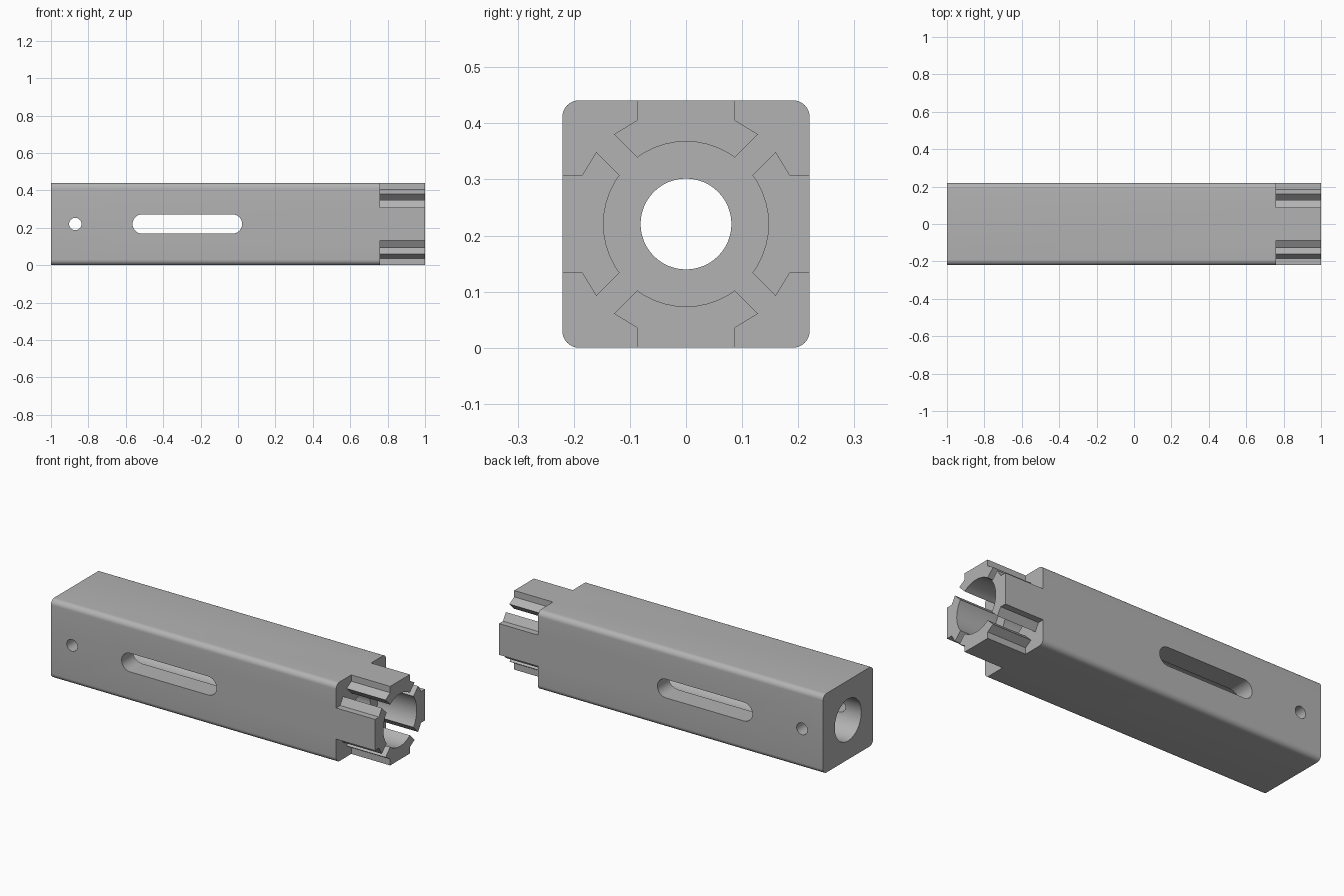
import bpy
import math
from mathutils import Vector

SIZE = 0.441            # square section
HALF = SIZE / 2
AXIS_Z = HALF           # height of the bore axis
CLAW_START = 0.76

old = bpy.data.objects.get("Cube")
if old:
    bpy.data.objects.remove(old, do_unlink=True)

# Single grey material
grey = bpy.data.materials.new("plain grey")
grey.use_nodes = True
colour = (0.45, 0.45, 0.45, 1)
grey.diffuse_color = colour
grey.node_tree.nodes["Principled BSDF"].inputs["Base Color"].default_value = colour


def prism(name, points, start, end, axis="X"):
    """Extrude a closed 2D profile along X (points are y, z) or Y (points are x, z)."""
    def place(p, d):
        return Vector((d, p[0], p[1] + AXIS_Z)) if axis == "X" else Vector((p[0], d, p[1] + AXIS_Z))
    n = len(points)
    verts = [place(p, start) for p in points] + [place(p, end) for p in points]
    faces = [tuple(range(n))[::-1], tuple(range(n, 2 * n))]
    faces += [(i, (i + 1) % n, (i + 1) % n + n, i + n) for i in range(n)]
    if axis == "Y":
        faces = [f[::-1] for f in faces]
    mesh = bpy.data.meshes.new(name)
    mesh.from_pydata(verts, [], faces)
    mesh.materials.append(grey)
    obj = bpy.data.objects.new(name, mesh)
    bpy.context.collection.objects.link(obj)
    return obj


def arc(cx, cy, r, a0, a1, steps):
    angles = [math.radians(a0 + (a1 - a0) * i / steps) for i in range(steps + 1)]
    return [(cx + r * math.cos(a), cy + r * math.sin(a)) for a in angles]


def circle(r, cx=0, steps=48):
    return arc(cx, 0, r, 0, 360, steps)[:-1]


def rotate(points, degrees):
    c, s = round(math.cos(math.radians(degrees))), round(math.sin(math.radians(degrees)))
    return [(c * x - s * y, s * x + c * y) for x, y in points]


# Rounded square housing
R = 0.03
k = HALF - R
section = []
for q, (cx, cy) in enumerate([(k, k), (-k, k), (-k, -k), (k, -k)]):
    section += arc(cx, cy, R, 90 * q, 90 * q + 90, 8)
housing = prism("housing", section, -1, 1)

# Stepped bore: wide rear chamber, narrow neck, claw socket
cutters = [
    prism("rear_chamber", circle(0.117), -1.1, 0.6),
    prism("neck_bore", circle(0.081), 0.5, 0.85),
    prism("claw_socket", circle(0.147), CLAW_START, 1.1),
]

# Side slot and pin hole, through both side walls
slot = arc(-0.03, 0, 0.052, -90, 90, 16) + arc(-0.512, 0, 0.052, 90, 270, 16)
cutters.append(prism("side_slot", slot, -0.4, 0.4, "Y"))
cutters.append(prism("pin_hole", circle(0.033, -0.87, 32), -0.4, 0.4, "Y"))

# Corner gaps that leave four flared claws
edge = [(0.087, 0.3), (0.087, 0.185), (0.128, 0.16), (0.068, 0.1)]
gap = [(0.3, 0.3)] + edge + [(y, x) for x, y in reversed(edge)]
for i in range(4):
    cutters.append(prism("corner_gap", rotate(gap, 90 * i), CLAW_START, 1.1))

bpy.context.view_layer.objects.active = housing
housing.select_set(True)
for cutter in cutters:
    mod = housing.modifiers.new(cutter.name, "BOOLEAN")
    mod.operation = "DIFFERENCE"
    mod.solver = "EXACT"
    mod.object = cutter
    bpy.ops.object.modifier_apply(modifier=mod.name)
    bpy.data.objects.remove(cutter, do_unlink=True)

bpy.ops.object.shade_smooth_by_angle(angle=math.radians(30))
